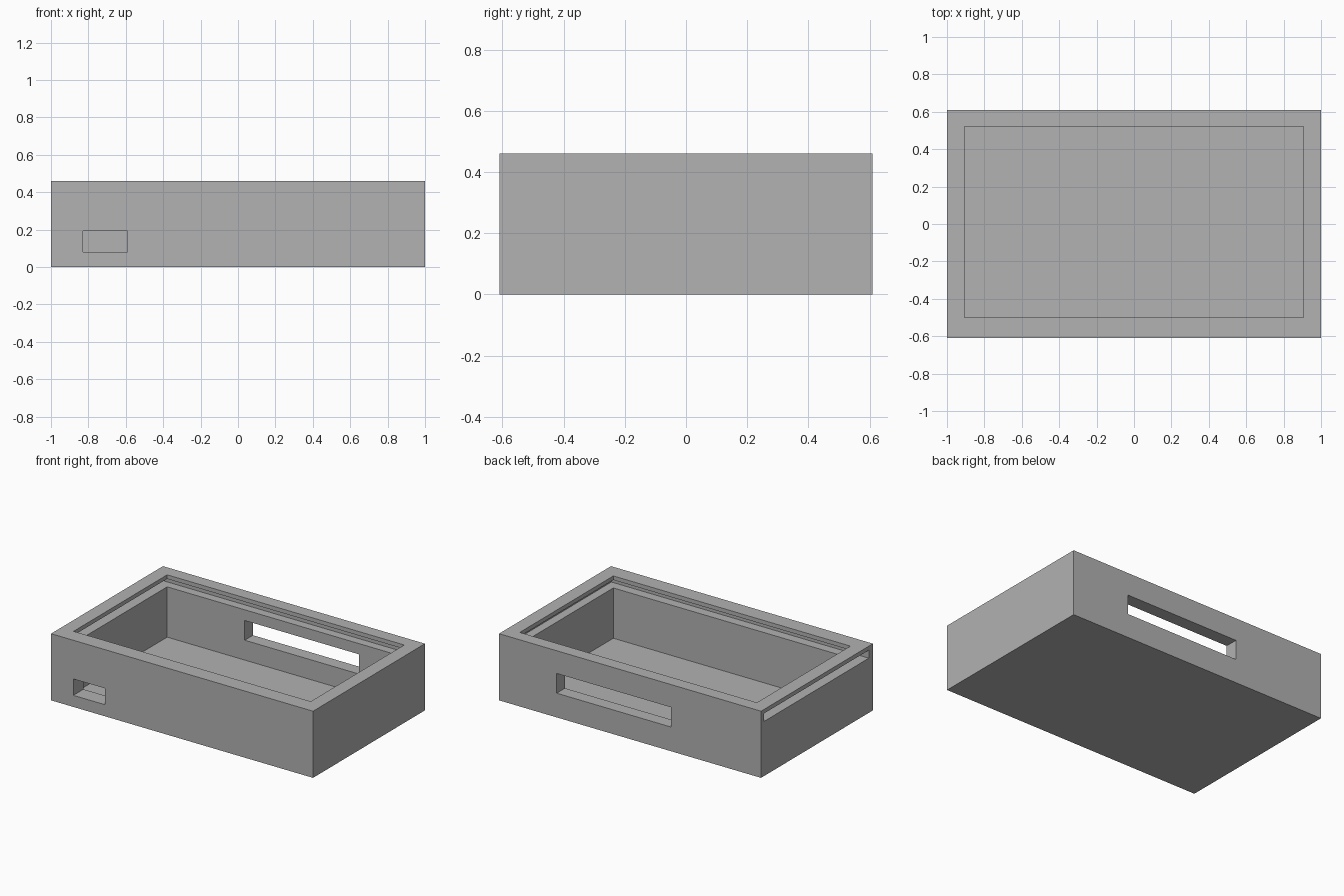
import bpy
import bmesh
from mathutils import Vector

default_cube = bpy.data.objects.get("Cube")
if default_cube:
    bpy.data.objects.remove(default_cube, do_unlink=True)

grey = bpy.data.materials.new("plain grey")
grey.use_nodes = True
colour = (0.445, 0.445, 0.445, 1)
grey.diffuse_color = colour
grey.node_tree.nodes["Principled BSDF"].inputs["Base Color"].default_value = colour


def box(name, low, high):
    """Axis-aligned box between two opposite corners."""
    low, high = Vector(low), Vector(high)
    bm = bmesh.new()
    bmesh.ops.create_cube(bm, size=1)
    for v in bm.verts:
        v.co = (low + high) / 2 + v.co * (high - low)
    mesh = bpy.data.meshes.new(name)
    bm.to_mesh(mesh)
    bm.free()
    mesh.materials.append(grey)
    obj = bpy.data.objects.new(name, mesh)
    bpy.context.collection.objects.link(obj)
    return obj


def cut(body, name, low, high):
    """Subtract a box from the body, then discard the cutter."""
    cutter = box(name, low, high)
    cutter.hide_render = True
    mod = body.modifiers.new(name, "BOOLEAN")
    mod.operation = "DIFFERENCE"
    mod.solver = "EXACT"
    mod.object = cutter
    bpy.context.view_layer.objects.active = body
    bpy.ops.object.modifier_apply(modifier=mod.name)
    bpy.data.objects.remove(cutter, do_unlink=True)


# Outer case
case = box("case", (-1, -0.61, 0), (1, 0.61, 0.46))

# Main cavity, open at the top
cut(case, "cavity", (-0.905, -0.5, 0.03), (0.905, 0.52, 0.6))

# Sliding-lid groove under the rim, open at the right end
cut(case, "lid_groove", (-1.2, -0.565, 0.377), (0.965, 0.58, 0.432))

# Small front port and long back window
cut(case, "front_port", (-0.83, -0.8, 0.08), (-0.59, -0.4, 0.193))
cut(case, "back_window", (-0.313, 0.4, 0.167), (0.56, 0.8, 0.303))
